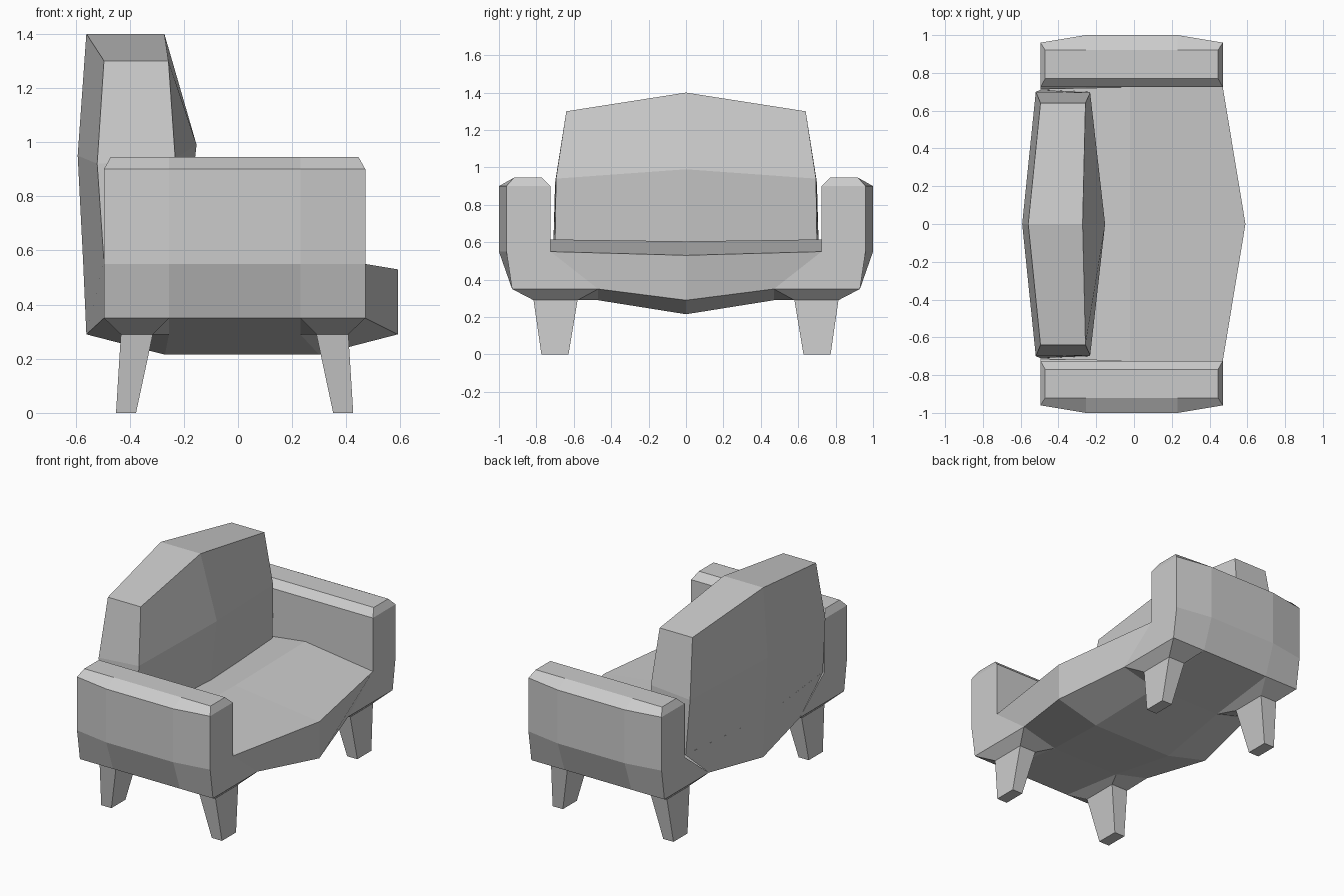
import bpy, bmesh

if "Cube" in bpy.data.objects:
    bpy.data.objects.remove(bpy.data.objects["Cube"])

XC = -0.0125           # arms and legs are symmetric about this x
END, MID = 0.4825, 0.2425


def loft(name, rings, caps=(True, True)):
    """Skin a list of equal-length closed rings; caps are filled with quads."""
    bm = bmesh.new()
    loops = [[bm.verts.new(p) for p in ring] for ring in rings]
    n = len(loops[0])
    for a, b in zip(loops, loops[1:]):
        for i in range(n):
            j = (i + 1) % n
            bm.faces.new((a[i], a[j], b[j], b[i]))
    for loop, cap in ((loops[0], caps[0]), (loops[-1], caps[1])):
        if cap:
            for i in range(n // 2 - 1):
                bm.faces.new((loop[i], loop[i + 1], loop[n - 2 - i], loop[n - 1 - i]))
    bmesh.ops.recalc_face_normals(bm, faces=bm.faces)
    mesh = bpy.data.meshes.new(name)
    bm.to_mesh(mesh)
    bm.free()
    obj = bpy.data.objects.new(name, mesh)
    bpy.context.collection.objects.link(obj)
    return obj


def flip(ring):
    return [(x, -y, z) for x, y, z in ring]


# Seat base: side section shared with the arms, bulging centre section
seat_side = [(0.47, 0.725, 0.55), (-0.02, 0.725, 0.615), (-0.495, 0.715, 0.56),
             (-0.495, 0.47, 0.35), (-0.255, 0.47, 0.29), (0.23, 0.47, 0.29),
             (0.47, 0.47, 0.35)]
seat_mid = [(0.59, 0, 0.53), (-0.02, 0, 0.605), (-0.572, 0, 0.56),
            (-0.56, 0, 0.29), (-0.27, 0, 0.215), (0.30, 0, 0.215), (0.59, 0, 0.29)]
loft("seat_base", [flip(seat_side), seat_mid, seat_side], (False, False))

# Backrest: narrower at the top corners, bulging in the middle
back_side = [(-0.495, 0.71, 0.56), (-0.52, 0.70, 0.92), (-0.495, 0.64, 1.30),
             (-0.257, 0.64, 1.30), (-0.232, 0.695, 0.94), (-0.24, 0.70, 0.58)]
back_mid = [(-0.572, 0, 0.56), (-0.592, 0, 0.95), (-0.56, 0, 1.40),
            (-0.272, 0, 1.40), (-0.153, 0, 0.99), (-0.20, 0, 0.58)]
loft("backrest", [flip(back_side), back_mid, back_side])


# Arm: stacked rings of four outer and four inner points
def arm_ring(z, end, inner, outer, outer_mid, inner_mid_z=None):
    xs = [XC - end, XC - MID, XC + MID, XC + end]
    ys = [outer, outer_mid, outer_mid, outer]
    zm = z if inner_mid_z is None else inner_mid_z
    return ([(x, y, z) for x, y in zip(xs, ys)] +
            [(x, inner, zz) for x, zz in zip(xs[::-1], (z, zm, zm, z))])


arm = [arm_ring(0.35, END, 0.47, 0.93, 0.93, 0.29),
       arm_ring(0.55, END, 0.725, 0.96, 1.0),
       arm_ring(0.90, END, 0.725, 0.96, 1.0),
       arm_ring(0.945, END - 0.025, 0.77, 0.92, 0.92)]
loft("left_arm", arm)
loft("right_arm", [flip(r) for r in arm])

# Legs: inset from the underside panel, then tapered and splayed to the floor
leg = [[(END, 0.93, 0.35), (MID, 0.93, 0.35), (MID, 0.47, 0.29), (END, 0.47, 0.35)],
       [(0.42, 0.815, 0.29), (0.302, 0.815, 0.29), (0.302, 0.58, 0.29), (0.42, 0.58, 0.29)],
       [(0.438, 0.773, 0), (0.364, 0.773, 0), (0.364, 0.628, 0), (0.438, 0.628, 0)]]
for sx, end in ((1, "front"), (-1, "rear")):
    for sy, side in ((1, "left"), (-1, "right")):
        loft(f"{end}_{side}_leg",
             [[(XC + sx * x, sy * y, z) for x, y, z in r] for r in leg], (False, True))
